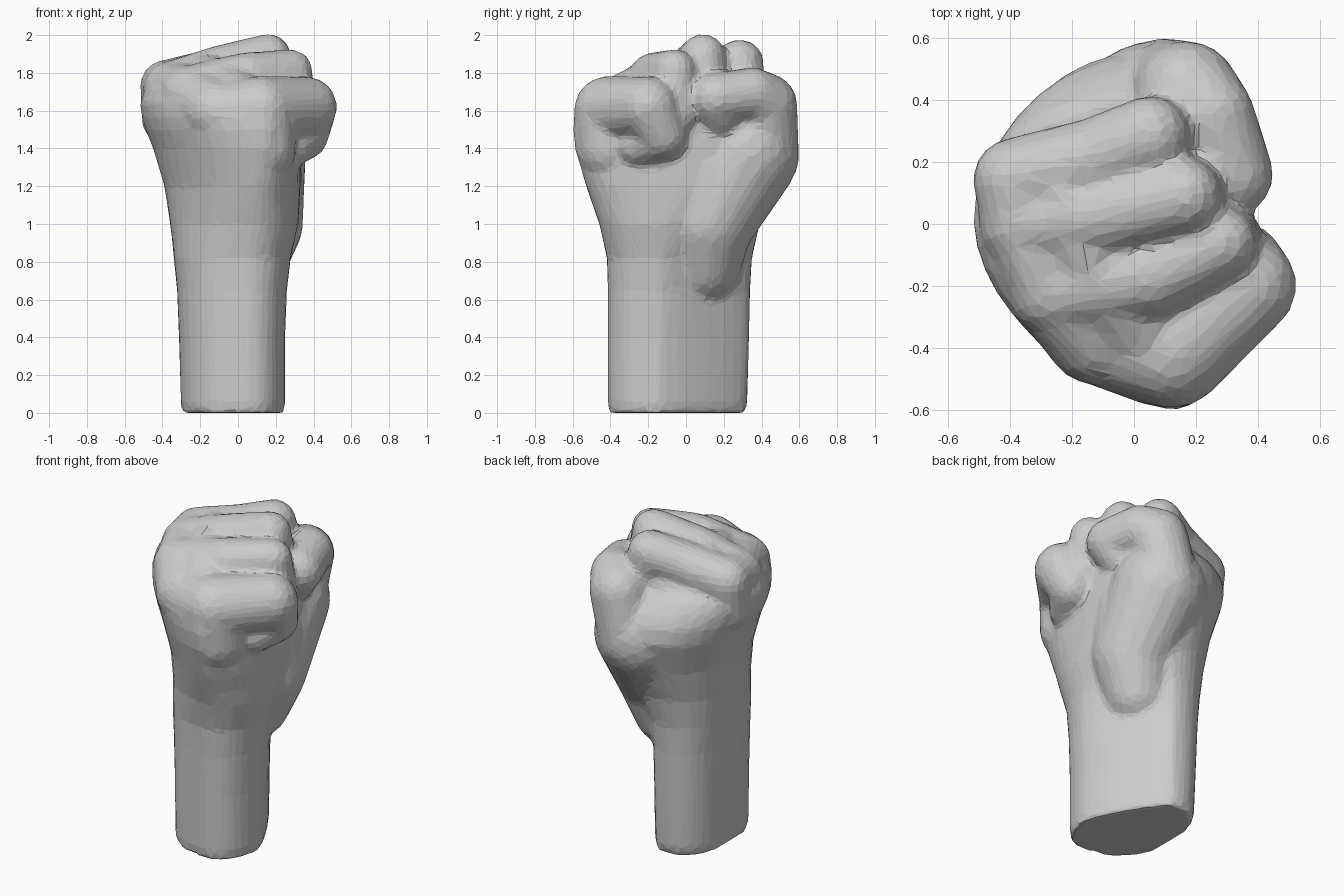
import bpy, bmesh, math
from mathutils import Vector

bm = bmesh.new()


def ring(z, x0, xc, x1, y0, y1, tilt, lean, n=40):
    """Lopsided oval section: widest in y at xc, tilted, both diagonal sides pushed by lean."""
    yc, ry = (y0 + y1) / 2, (y1 - y0) / 2
    k = math.sqrt(1 - tilt * tilt)
    verts = []
    for i in range(n):
        a = 2 * math.pi * i / n
        c, s = math.cos(a), math.sin(a)
        push = lean * max(0, math.sin(2 * a))
        x = xc + c * (x1 - xc if c > 0 else xc - x0) + push
        verts.append(bm.verts.new((x, yc + ry * (k * s + tilt * c) + push, z)))
    return verts


def loft(sections):
    rings = [ring(*s) for s in sections]
    for a, b in zip(rings, rings[1:]):
        for i in range(len(a)):
            j = (i + 1) % len(a)
            bm.faces.new((a[i], a[j], b[j], b[i]))
    bm.faces.new(rings[0][::-1])
    bm.faces.new(rings[-1])


def sphere_points(x, y, z, r, n=160):
    pts = []
    for i in range(n):
        h = 1 - 2 * (i + 0.5) / n
        a = i * math.pi * (3 - math.sqrt(5))
        w = math.sqrt(1 - h * h)
        pts.append(Vector((x + r * w * math.cos(a), y + r * w * math.sin(a), z + r * h)))
    return pts


def limb(*joints):
    """Chain of round-ended tapered segments; each joint is x, y, z, radius."""
    for a, b in zip(joints, joints[1:]):
        verts = [bm.verts.new(p) for p in sphere_points(*a) + sphere_points(*b)]
        bmesh.ops.convex_hull(bm, input=verts)
        loose = [v for v in verts if v.is_valid and not v.link_faces]
        bmesh.ops.delete(bm, geom=loose, context='VERTS')


# forearm, wrist and palm: z, x0, xc, x1, y0, y1, tilt, lean
loft([
    (0.00, -0.29, -0.02, 0.245, -0.41, 0.315, -0.26, -0.035),
    (0.06, -0.295, -0.02, 0.25, -0.415, 0.325, -0.26, -0.035),
    (0.40, -0.305, -0.02, 0.25, -0.415, 0.335, -0.26, -0.035),
    (0.65, -0.315, -0.02, 0.26, -0.415, 0.34, -0.26, -0.035),
    (0.82, -0.335, -0.01, 0.28, -0.42, 0.35, -0.24, -0.03),
    (1.00, -0.36, 0.03, 0.32, -0.46, 0.39, -0.20, -0.01),
    (1.20, -0.39, 0.08, 0.33, -0.53, 0.48, -0.13, 0.01),
    (1.40, -0.45, 0.11, 0.33, -0.59, 0.56, -0.10, 0.015),
    (1.50, -0.49, 0.11, 0.33, -0.60, 0.54, -0.10, 0.015),
    (1.57, -0.51, 0.09, 0.32, -0.595, 0.49, -0.12, 0.015),
    (1.64, -0.52, 0.06, 0.31, -0.57, 0.42, -0.15, 0.015),
    (1.72, -0.49, 0.02, 0.27, -0.50, 0.32, -0.15, 0.01),
    (1.78, -0.40, -0.05, 0.15, -0.33, 0.22, -0.15, 0),
])

# heel of the palm and thumb mound
limb((0.06, 0.10, 0.78, 0.19), (0.11, 0.12, 1.00, 0.235), (0.08, 0.315, 1.36, 0.28))
limb((0.11, 0.12, 1.00, 0.235), (0.12, 0.14, 1.27, 0.22), (0.10, 0.36, 1.37, 0.22))
limb((0.04, -0.18, 0.88, 0.22), (0.06, -0.24, 1.28, 0.26))

# four curled fingers, from +y to -y
limb((-0.39, 0.13, 1.55, 0.12), (-0.38, 0.14, 1.73, 0.14), (-0.12, 0.21, 1.795, 0.135),
     (0.05, 0.285, 1.85, 0.128), (0.10, 0.29, 1.65, 0.12))
limb((-0.36, 0.00, 1.72, 0.14), (-0.10, 0.03, 1.81, 0.135),
     (0.16, 0.09, 1.885, 0.122), (0.20, 0.10, 1.65, 0.12))
limb((-0.26, -0.21, 1.69, 0.15), (0.05, -0.165, 1.77, 0.14),
     (0.28, -0.06, 1.81, 0.115), (0.30, -0.05, 1.58, 0.115))
limb((-0.08, -0.36, 1.58, 0.17), (0.12, -0.41, 1.60, 0.185), (0.365, -0.20, 1.62, 0.16),
     (0.35, -0.125, 1.47, 0.13), (0.28, -0.25, 1.41, 0.11))
limb((0.12, -0.41, 1.60, 0.185), (0.13, -0.40, 1.40, 0.18))

# knuckle ridge joining the finger roots, and the skin just past it
limb((-0.375, 0.13, 1.73, 0.14), (-0.355, 0.00, 1.72, 0.14), (-0.26, -0.20, 1.69, 0.15),
     (-0.12, -0.35, 1.60, 0.17))
limb((-0.22, 0.18, 1.765, 0.13), (-0.20, 0.02, 1.775, 0.135), (-0.10, -0.19, 1.73, 0.14),
     (0.04, -0.36, 1.61, 0.17))
# side of the first finger's folded joint
limb((-0.36, 0.14, 1.60, 0.145), (-0.05, 0.23, 1.66, 0.15))

# thumb folded over the finger ends
limb((0.10, 0.43, 1.35, 0.17), (0.17, 0.42, 1.63, 0.17), (0.25, 0.35, 1.69, 0.14),
     (0.315, 0.16, 1.665, 0.135), (0.27, 0.18, 1.58, 0.12))

bmesh.ops.recalc_face_normals(bm, faces=bm.faces[:])
mesh = bpy.data.meshes.new("fist")
bm.to_mesh(mesh)
bm.free()
fist = bpy.data.objects.new("fist", mesh)
bpy.context.collection.objects.link(fist)

# fuse the parts into one skin, soften it, then reduce to flat facets
remesh = fist.modifiers.new("fuse", 'REMESH')
remesh.mode = 'VOXEL'
remesh.voxel_size = 0.02
soften = fist.modifiers.new("soften", 'SMOOTH')
soften.factor = 0.5
soften.iterations = 6
facets = fist.modifiers.new("facets", 'DECIMATE')
facets.ratio = 0.08
